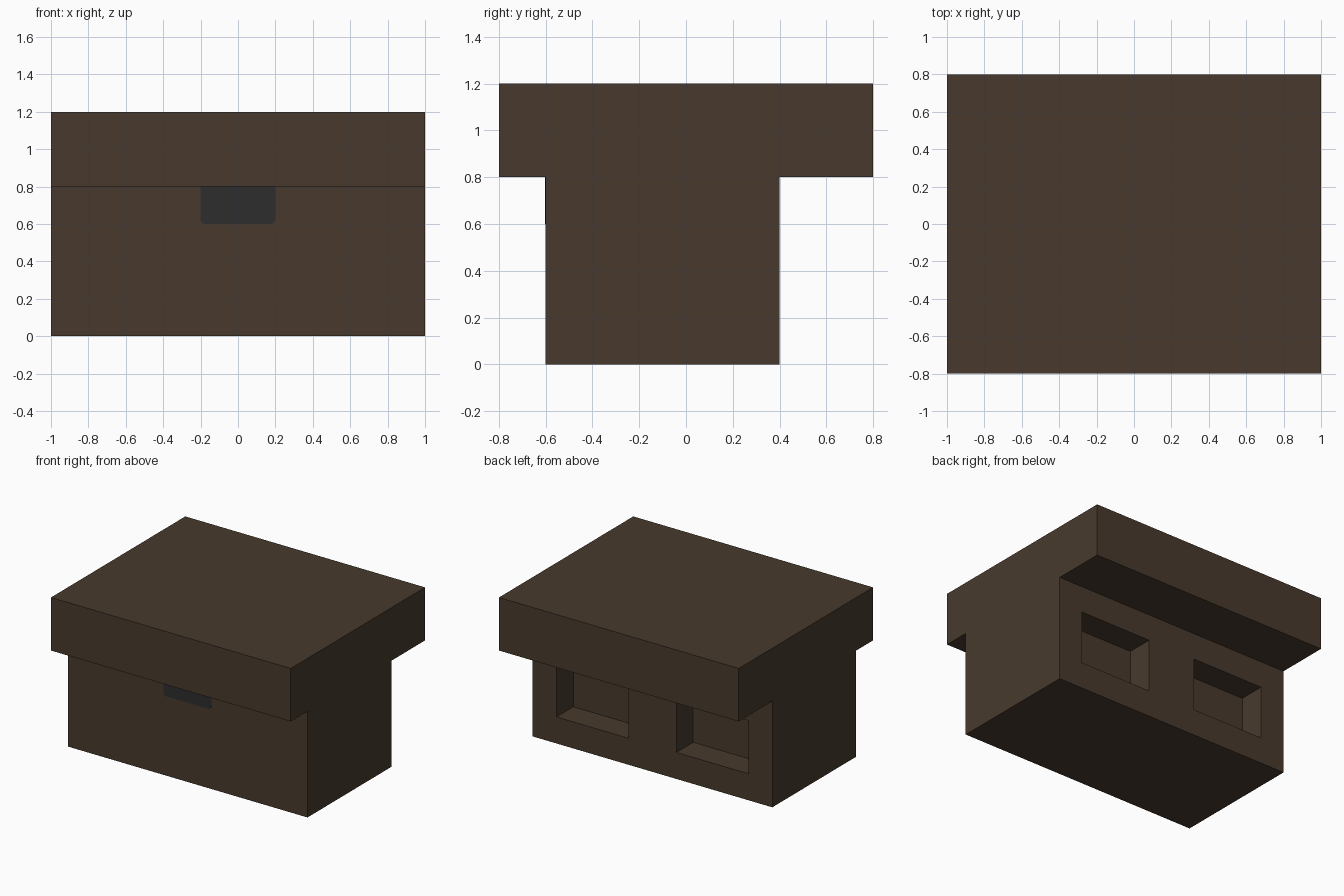
import bpy, bmesh
from math import cos, sin, pi
from mathutils import Vector

old = bpy.data.objects.get("Cube")
if old:
    bpy.data.objects.remove(old, do_unlink=True)


def material(name, color):
    m = bpy.data.materials.new(name)
    m.use_nodes = True
    m.diffuse_color = color
    m.node_tree.nodes["Principled BSDF"].inputs["Base Color"].default_value = color
    return m


brown = material("dark brown", (0.065, 0.042, 0.026, 1))
charcoal = material("charcoal", (0.026, 0.026, 0.026, 1))


def finish(bm, name, mat):
    bmesh.ops.recalc_face_normals(bm, faces=bm.faces)
    mesh = bpy.data.meshes.new(name)
    bm.to_mesh(mesh)
    bm.free()
    mesh.materials.append(mat)
    obj = bpy.data.objects.new(name, mesh)
    bpy.context.collection.objects.link(obj)
    return obj


def box(low, high):
    low, high = Vector(low), Vector(high)
    bm = bmesh.new()
    bmesh.ops.create_cube(bm, size=1)
    bmesh.ops.scale(bm, vec=high - low, verts=bm.verts)
    bmesh.ops.translate(bm, vec=(low + high) / 2, verts=bm.verts)
    return bm


# Overhanging lid
finish(box((-1, -0.8, 0.8), (1, 0.8, 1.2)), "lid", brown)

# Body, with two square pockets pushed into the back
body = box((-1, -0.6, 0), (1, 0.4, 0.8))
cuts = [((x, 0, 0), (1, 0, 0)) for x in (-0.8, -0.2, 0.2, 0.8)]
cuts += [((0, 0, z), (0, 0, 1)) for z in (0.2, 0.6)]
for point, normal in cuts:
    bmesh.ops.bisect_plane(body, geom=body.verts[:] + body.edges[:] + body.faces[:],
                           plane_co=point, plane_no=normal)
pockets = []
for f in body.faces:
    c = f.calc_center_median()
    if c.y > 0.39 and 0.2 < abs(c.x) < 0.8 and 0.2 < c.z < 0.6:
        pockets.append(f)
pushed = bmesh.ops.extrude_face_region(body, geom=pockets)["geom"]
bmesh.ops.delete(body, geom=[f for f in pockets if f.is_valid], context='FACES_ONLY')
bmesh.ops.translate(body, vec=(0, -0.2, 0),
                    verts=[v for v in pushed if isinstance(v, bmesh.types.BMVert)])
bmesh.ops.dissolve_limit(body, angle_limit=0.01, verts=body.verts, edges=body.edges)
finish(body, "body", brown)

# Thin front plate with rounded lower corners
radius, half, bottom, top = 0.025, 0.2, 0.6, 0.8
outline = [(half, top), (-half, top)]
for side, start in ((-1, pi), (1, 1.5 * pi)):
    for i in range(5):
        a = start + i * pi / 8
        outline.append((side * (half - radius) + radius * cos(a),
                        bottom + radius + radius * sin(a)))
plate = bmesh.new()
face = plate.faces.new([plate.verts.new((x, -0.6, z)) for x, z in outline])
front = bmesh.ops.extrude_face_region(plate, geom=[face])["geom"]
bmesh.ops.translate(plate, vec=(0, -0.004, 0),
                    verts=[v for v in front if isinstance(v, bmesh.types.BMVert)])
finish(plate, "front_plate", charcoal)
